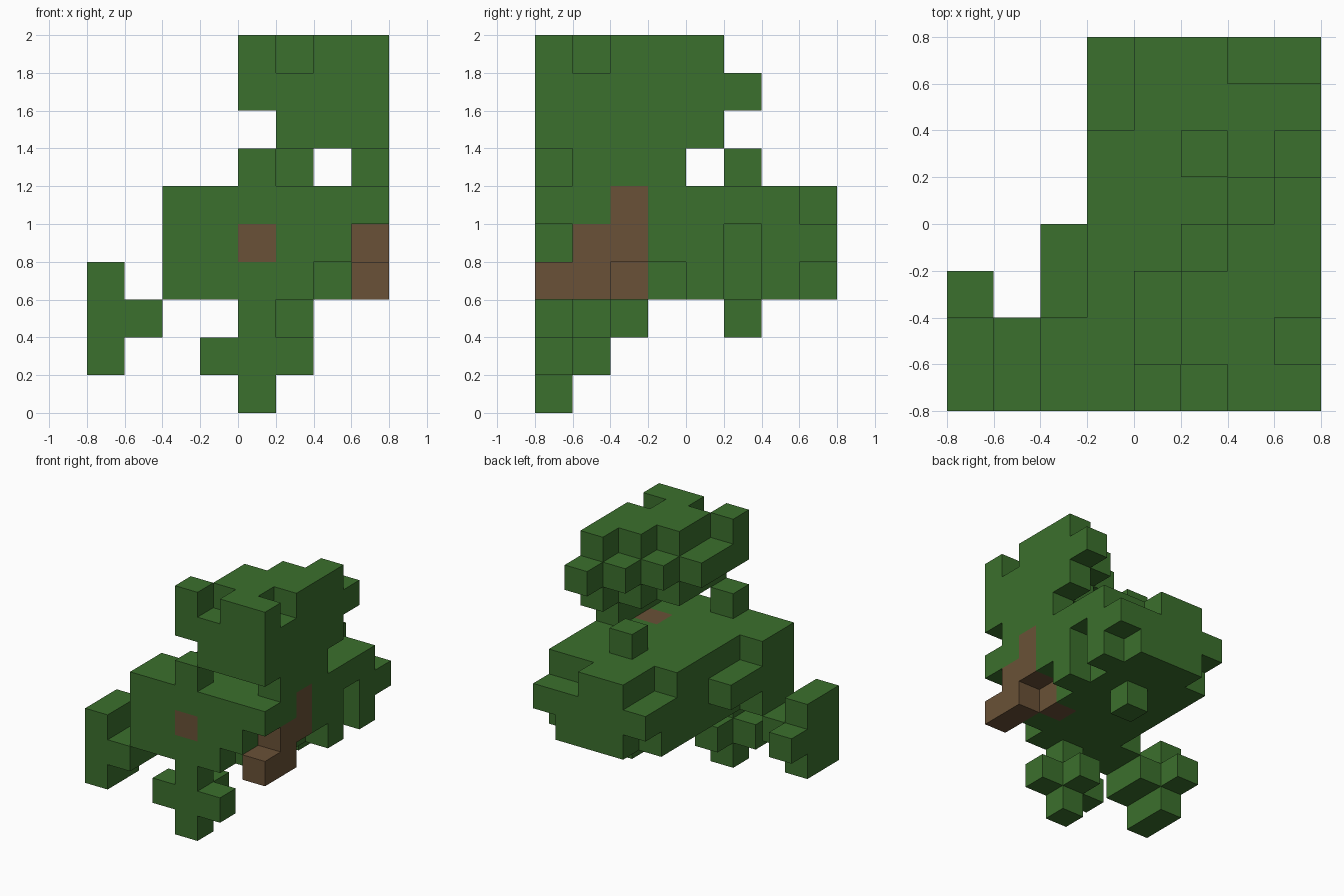
import bpy
import bmesh
from itertools import product
from mathutils import Vector

UNIT = 0.2
ORIGIN = Vector((-0.8, -0.8, 0))

if "Cube" in bpy.data.objects:
    bpy.data.objects.remove(bpy.data.objects["Cube"])


def make_material(name, rgb):
    mat = bpy.data.materials.new(name)
    mat.use_nodes = True
    color = (*rgb, 1)
    mat.diffuse_color = color
    mat.node_tree.nodes["Principled BSDF"].inputs["Base Color"].default_value = color
    return mat


def span(value):
    """A single index or an inclusive (first, last) pair."""
    first, last = value if isinstance(value, tuple) else (value, value)
    return range(first, last + 1)


def block(x, y, z):
    return set(product(span(x), span(y), span(z)))


def build(name, cells, solid, mat):
    """Mesh the outer faces of the cells, skipping faces against solid cells."""
    bm = bmesh.new()
    corners = {}

    def vert(p):
        key = tuple(p)
        if key not in corners:
            corners[key] = bm.verts.new(ORIGIN + Vector(key) * UNIT)
        return corners[key]

    for cell in sorted(cells):
        for axis, side in product(range(3), (0, 1)):
            near = list(cell)
            near[axis] += 2 * side - 1
            if tuple(near) in solid:
                continue
            u, v = (axis + 1) % 3, (axis + 2) % 3
            ring = []
            for du, dv in ((0, 0), (1, 0), (1, 1), (0, 1)):
                p = list(cell)
                p[axis] += side
                p[u] += du
                p[v] += dv
                ring.append(vert(p))
            bm.faces.new(ring if side else ring[::-1])
    mesh = bpy.data.meshes.new(name)
    bm.to_mesh(mesh)
    bm.free()
    mesh.materials.append(mat)
    bpy.context.collection.objects.link(bpy.data.objects.new(name, mesh))


leaf = make_material("leaf green", (0.044, 0.162, 0.026))
bark = make_material("bark brown", (0.144, 0.083, 0.038))

# Crooked branch running through the leaves
branch = block(7, (0, 1), 3) | block(7, (1, 2), 4) | block((6, 7), 2, 5)
branch |= block(6, 2, (3, 4)) | block(4, 0, 4)

# Wide middle mass of leaves with chipped edges
middle = block((3, 7), (0, 7), (3, 5)) | block(2, (0, 1), (3, 5)) | block(2, (2, 3), 4)
for chip in (
    block(3, (6, 7), 5), block(3, 7, 3),
    block(6, 0, 3), block((6, 7), 7, 5),
    block(7, 7, 3), block(7, 5, (3, 4)),
    block(7, (2, 3), 3), block(7, 0, (3, 4)),
):
    middle -= chip
middle |= block(5, 5, 2) | block(5, 5, 6) | block(4, 0, 6)
middle -= branch

# Stepped crown, one row deeper with each column
crown = block(4, (0, 2), 8) | block(4, 0, 9) | block(7, (1, 3), 6)
for step in range(3):
    crown |= block(5 + step, (0, 2 + step), (7, 9))
    crown |= block(5 + step, 3 + step, 8)
crown -= block(5, 0, 9) | block(7, 1, 9)

# Small cross-shaped cluster hanging below
hanging = block(4, 0, (0, 2)) | block((3, 5), 0, 1) | block(4, 1, 1)

# Side cluster
side_cluster = block(0, (0, 1), (1, 3)) | block(0, 2, 2) | block(1, (0, 1), 2)

parts = {
    "branch": (branch, bark),
    "middle_leaves": (middle, leaf),
    "crown_leaves": (crown, leaf),
    "hanging_leaves": (hanging, leaf),
    "side_leaves": (side_cluster, leaf),
}
solid = set().union(*(cells for cells, _ in parts.values()))
for name, (cells, mat) in parts.items():
    build(name, cells, solid, mat)
